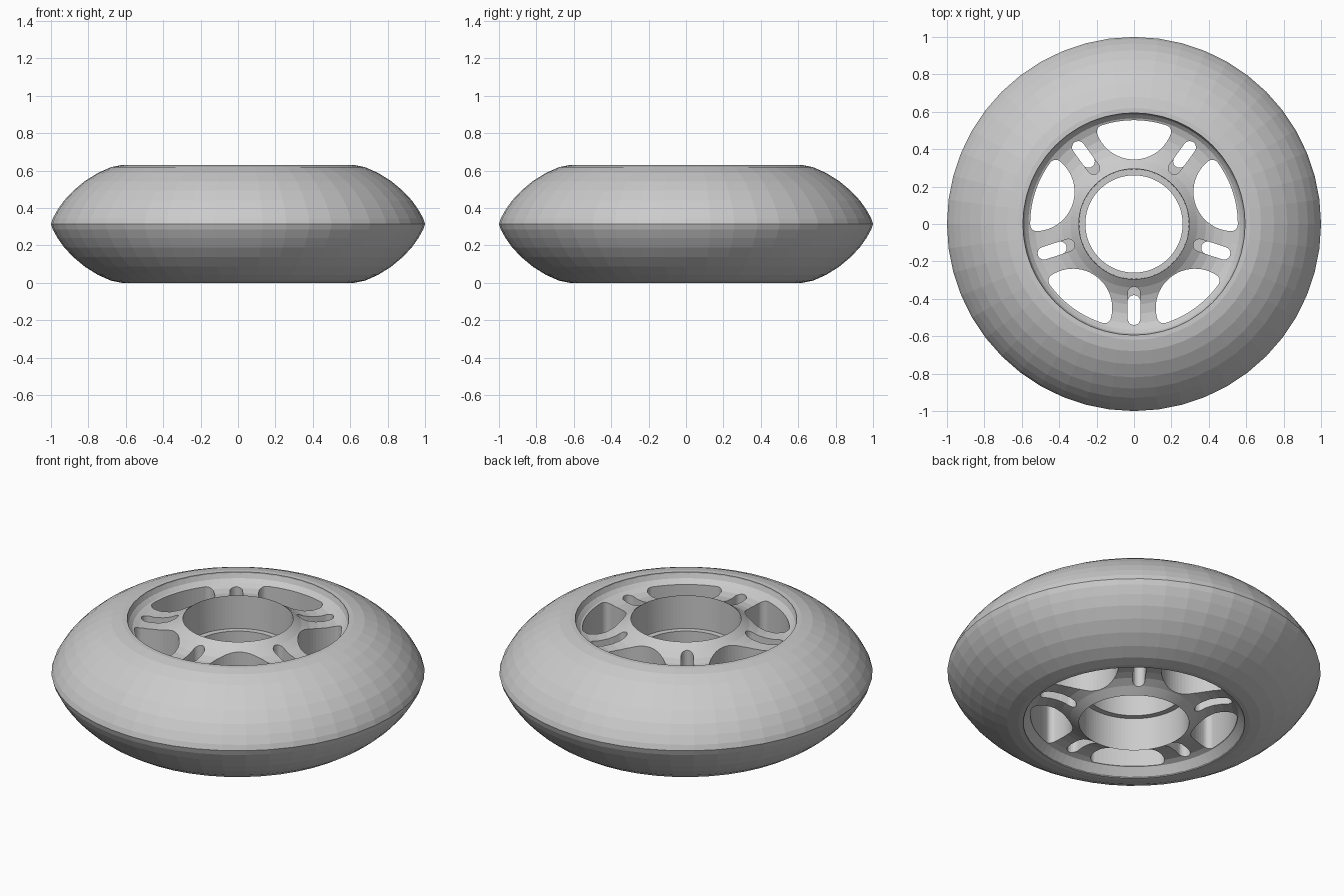
import bpy, bmesh
from math import sin, cos, pi, atan2, sqrt

if "Cube" in bpy.data.objects:
    bpy.data.objects.remove(bpy.data.objects["Cube"])

H = 0.63          # wheel thickness

grey = bpy.data.materials.new("light_grey")
grey.diffuse_color = (0.6, 0.6, 0.6, 1)
grey.use_nodes = True
grey.node_tree.nodes["Principled BSDF"].inputs["Base Color"].default_value = grey.diffuse_color


def make_object(name, bm):
    bmesh.ops.recalc_face_normals(bm, faces=bm.faces)
    me = bpy.data.meshes.new(name)
    bm.to_mesh(me)
    bm.free()
    ob = bpy.data.objects.new(name, me)
    bpy.context.collection.objects.link(ob)
    me.materials.append(grey)
    return ob


def lathe(name, profile, segs):
    """Turn a closed (radius, height) loop around z."""
    bm = bmesh.new()
    rings = [[bm.verts.new((r * cos(2 * pi * i / segs), r * sin(2 * pi * i / segs), z))
              for r, z in profile] for i in range(segs)]
    n = len(profile)
    for i in range(segs):
        a, b = rings[i], rings[(i + 1) % segs]
        for j in range(n):
            k = (j + 1) % n
            bm.faces.new((a[j], b[j], b[k], a[k]))
    return make_object(name, bm)


def arc(cx, cy, r, a0, a1, n):
    return [(cx + r * cos(a0 + (a1 - a0) * i / n), cy + r * sin(a0 + (a1 - a0) * i / n))
            for i in range(n + 1)]


def add_prism(bm, outline, angle, z0, z1):
    """Extrude an outline (drawn around the +y direction) turned about z."""
    c, s = cos(angle), sin(angle)
    lo, hi = ([bm.verts.new((x * c - y * s, x * s + y * c, z)) for x, y in outline]
              for z in (z0, z1))
    n = len(outline)
    bm.faces.new(lo[::-1])
    bm.faces.new(hi)
    for i in range(n):
        j = (i + 1) % n
        bm.faces.new((lo[i], lo[j], hi[j], hi[i]))


def window_outline(c=0.555, big=0.555, small=0.21, rnd=0.035):
    """Overlap of a small circle and the rim circle, with rounded corners."""
    a, b = small - rnd, big - rnd
    y = (b * b - a * a + c * c) / (2 * c)
    x = sqrt(b * b - y * y)
    out = atan2(y, x)                 # direction of the rim arc at the corner
    inn = atan2(y - c, x)             # direction of the inner arc at the corner
    pts = arc(0, 0, big, out, pi - out, 14)
    pts += arc(-x, y, rnd, pi - out, pi - inn, 8)[1:]
    pts += arc(0, c, small, -pi - inn, inn, 24)[1:]
    pts += arc(x, y, rnd, inn, out, 8)[1:-1]
    return pts


def slot_outline(r0, r1, w):
    return arc(0, r1 - w, w, 0, pi, 10) + arc(0, r0 + w, w, pi, 2 * pi, 10)


def cut(target, cutter):
    mod = target.modifiers.new("cut", 'BOOLEAN')
    mod.operation = 'DIFFERENCE'
    mod.solver = 'EXACT'
    mod.object = cutter
    cutter.hide_render = True
    bpy.context.view_layer.objects.active = target
    bpy.ops.object.modifier_apply(modifier=mod.name)
    bpy.data.objects.remove(cutter)


# Tyre: rounded, pointed cross-section, mirrored about mid height
half = [(0.594, 0.63), (0.62, 0.63), (0.68, 0.618), (0.75, 0.587), (0.82, 0.543),
        (0.88, 0.493), (0.93, 0.44), (0.965, 0.39), (0.99, 0.345)]
lathe("tyre", half + [(1.0, H / 2)] + [(r, H - z) for r, z in reversed(half)], 48)

# Hub: dished web on both sides, bearing seats with a ledge between them
top = [(0.594, 0.625), (0.584, 0.597), (0.565, 0.577), (0.53, 0.563), (0.48, 0.557),
       (0.43, 0.561), (0.385, 0.573), (0.34, 0.596), (0.295, 0.63)]
bore = [(0.293, 0.435), (0.26, 0.435), (0.26, 0.195), (0.293, 0.195)]
bottom = [(0.295, 0.0), (0.34, 0.034), (0.385, 0.056), (0.43, 0.067), (0.48, 0.069),
          (0.53, 0.062), (0.56, 0.05), (0.594, 0.005)]
hub = lathe("hub", top + bore + bottom + [(0.61, 0.02), (0.61, 0.61)], 96)

# Five windows and five through slots
bm = bmesh.new()
for k in range(5):
    add_prism(bm, window_outline(), 2 * pi * k / 5, -0.1, H + 0.1)
    add_prism(bm, slot_outline(0.38, 0.54, 0.034), pi + 2 * pi * k / 5, -0.1, H + 0.1)
cut(hub, make_object("hole_cutter", bm))

# Longer slot recesses from both sides, leaving a step next to the bore
bm = bmesh.new()
for k in range(5):
    for z0, z1 in ((0.435, H + 0.1), (-0.1, 0.195)):
        add_prism(bm, slot_outline(0.335, 0.5, 0.033), pi + 2 * pi * k / 5, z0, z1)
cut(hub, make_object("recess_cutter", bm))
